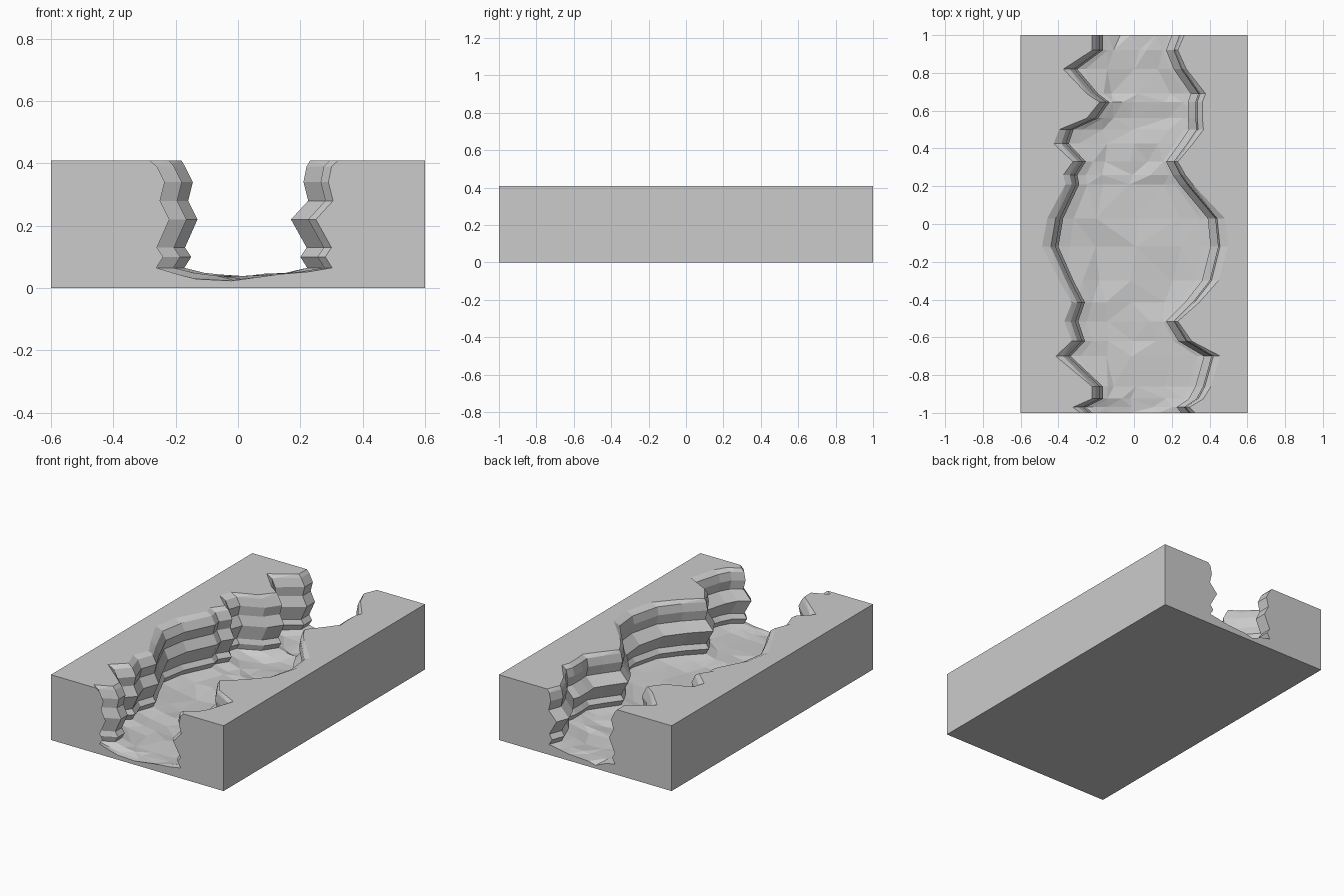
import bpy, bmesh, random

if "Cube" in bpy.data.objects:
    bpy.data.objects.remove(bpy.data.objects["Cube"])

random.seed(4)
HALF_W, TOP = 0.6, 0.41

# Canyon course: y, innermost left wall x, innermost right wall x
COURSE = [
    (-1.00, -.22, .25), (-.97, -.255, .225), (-.925, -.165, .29), (-.86, -.165, .325),
    (-.70, -.335, .37), (-.62, -.26, .235), (-.515, -.295, .17), (-.415, -.26, .27),
    (-.30, -.32, .36), (-.12, -.40, .405), (.03, -.375, .39), (.21, -.29, .24),
    (.26, -.30, .205), (.33, -.255, .17), (.425, -.345, .24), (.50, -.32, .29),
    (.56, -.19, .285), (.645, -.13, .285), (.69, -.19, .30), (.82, -.30, .21),
    (.92, -.165, .17), (1.00, -.165, .20),
]
# Strata ledges: height, outward offset of left wall, of right wall
STRATA = [(.39, .04, .05), (.34, .015, .04), (.28, .03, .055), (.22, 0, 0),
          (.13, .04, .05), (.10, .02, .03), (.065, .042, .052)]


def section(y, left, right):
    """Closed outline of the block at one station along the canyon."""
    pts = [(-HALF_W, 0), (-HALF_W, TOP), (left * 1.13 - .035, TOP)]
    pts += [(left - o, z) for z, o, _ in STRATA]
    # river bed, shallow and uneven
    j = random.uniform
    pts += [(left * .85, .045 + j(-.005, .005)),
            (left * .5 + j(-.03, .03), .03 + j(-.011, .014)),
            (j(-.03, .03), .03 + j(-.008, .01)),
            (right * .55 + j(-.03, .03), .034 + j(-.008, .012)),
            (right * .9, .049 + j(-.005, .005))]
    pts += [(right + o, z) for z, _, o in reversed(STRATA)]
    pts += [(right * 1.13 + .04, TOP), (HALF_W, TOP), (HALF_W, 0)]
    return [(x, y, z) for x, z in pts]


# Loft the sections into one closed block
bm = bmesh.new()
rings = [[bm.verts.new(p) for p in section(*row)] for row in COURSE]
n = len(rings[0])
for a, b in zip(rings, rings[1:]):
    for i in range(n):
        k = (i + 1) % n
        bm.faces.new((a[i], a[k], b[k], b[i]))
bm.faces.new(rings[0])
bm.faces.new(rings[-1])
bmesh.ops.recalc_face_normals(bm, faces=bm.faces)
bmesh.ops.triangulate(bm, faces=bm.faces)
# Merge the coplanar outer faces back into clean planes
bmesh.ops.dissolve_limit(bm, angle_limit=0.01, verts=bm.verts, edges=bm.edges)

mesh = bpy.data.meshes.new("canyon_block")
bm.to_mesh(mesh)
bm.free()
block = bpy.data.objects.new("canyon_block", mesh)
bpy.context.collection.objects.link(block)
